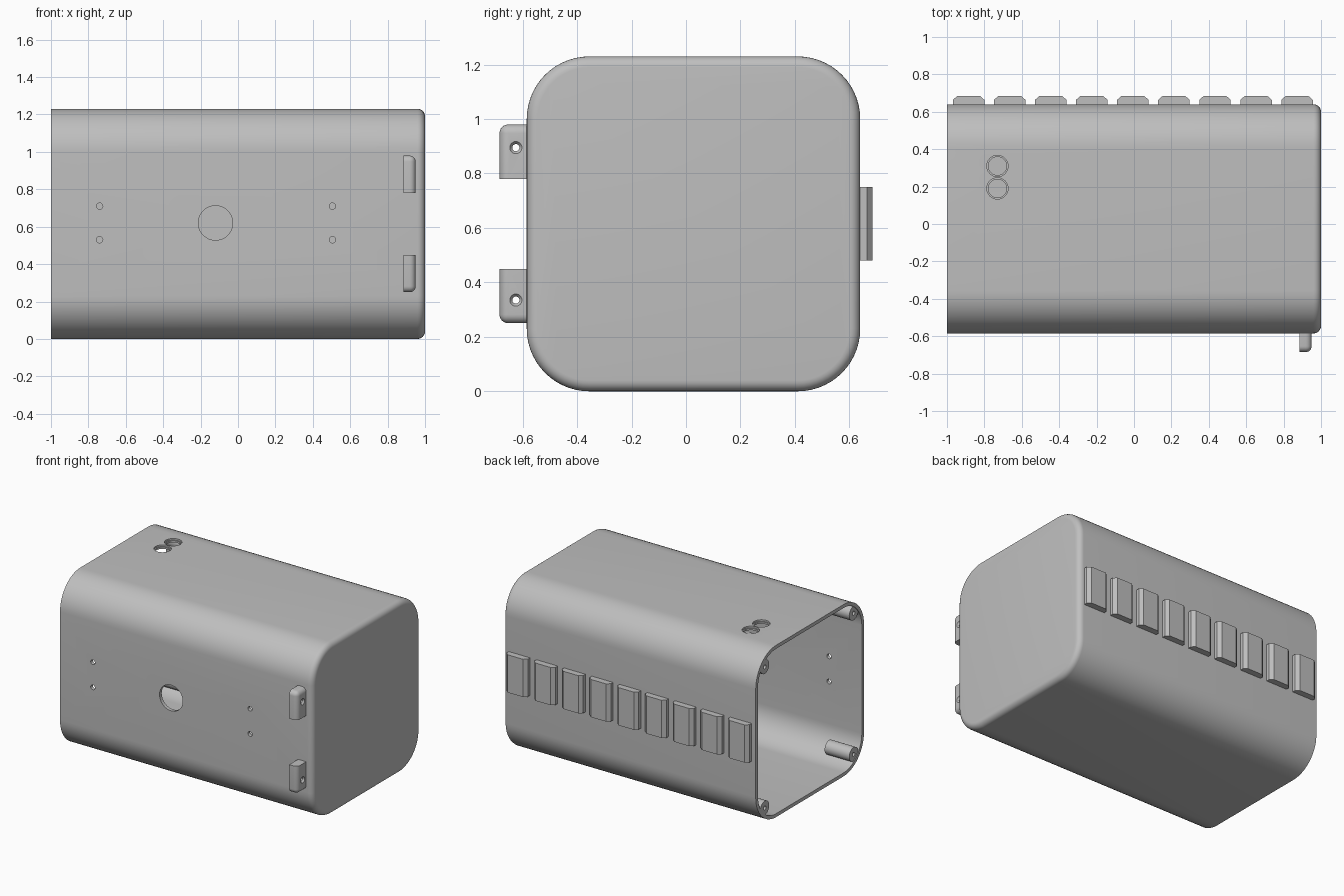
import bpy, bmesh
from math import sin, cos, pi, radians
from mathutils import Matrix, Vector

if "Cube" in bpy.data.objects:
    bpy.data.objects.remove(bpy.data.objects["Cube"])

GREY = (0.52, 0.52, 0.52, 1.0)
mat = bpy.data.materials.new("matte_grey")
mat.use_nodes = True
mat.diffuse_color = GREY
mat.node_tree.nodes["Principled BSDF"].inputs["Base Color"].default_value = GREY

HEIGHT, HALF, RADIUS, WALL, FILLET = 1.23, 0.6125, 0.23, 0.025, 0.04
MID_Y, MID_Z = 0.0275, HEIGHT / 2
BACK_Y, FRONT_Y = MID_Y + HALF, MID_Y - HALF


def make_object(name, bm):
    bmesh.ops.recalc_face_normals(bm, faces=bm.faces)
    mesh = bpy.data.meshes.new(name)
    bm.to_mesh(mesh)
    bm.free()
    mesh.materials.append(mat)
    obj = bpy.data.objects.new(name, mesh)
    bpy.context.collection.objects.link(obj)
    return obj


def smooth(obj):
    bpy.ops.object.select_all(action='DESELECT')
    obj.select_set(True)
    bpy.context.view_layer.objects.active = obj
    bpy.ops.object.shade_smooth_by_angle(angle=radians(30))


def rod(name, start, end, r1, r2=None, segments=32):
    """Round bar or cone between two points."""
    start, end = Vector(start), Vector(end)
    axis = end - start
    turn = Vector((0, 0, 1)).rotation_difference(axis).to_matrix().to_4x4()
    bm = bmesh.new()
    bmesh.ops.create_cone(bm, cap_ends=True, segments=segments, radius1=r1,
                          radius2=r1 if r2 is None else r2, depth=axis.length,
                          matrix=Matrix.Translation((start + end) / 2) @ turn)
    return make_object(name, bm)


def cut(obj, cutters):
    bpy.context.view_layer.objects.active = obj
    for cutter in cutters:
        cutter.hide_render = True
        mod = obj.modifiers.new("hole", 'BOOLEAN')
        mod.operation, mod.solver, mod.object = 'DIFFERENCE', 'EXACT', cutter
        bpy.ops.object.modifier_apply(modifier=mod.name)
        bpy.data.objects.remove(cutter)


# Housing: rounded square tube, closed and filleted at one end
def ring(bm, x, inset, steps=14):
    verts = []
    r, c = RADIUS - inset, HALF - RADIUS
    for corner, (sy, sz) in enumerate([(1, 1), (-1, 1), (-1, -1), (1, -1)]):
        for i in range(steps + 1):
            a = (corner + i / steps) * pi / 2
            verts.append(bm.verts.new((x, MID_Y + sy * c + r * cos(a),
                                       MID_Z + sz * (MID_Z - RADIUS) + r * sin(a))))
    return verts


bm = bmesh.new()
sections = [(1 - WALL, WALL), (-1, WALL), (-1, 0)]
for i in range(7):
    a = i / 6 * pi / 2
    sections.append((1 - FILLET + FILLET * sin(a), FILLET * (1 - cos(a))))
rings = [ring(bm, x, inset) for x, inset in sections]
for a, b in zip(rings, rings[1:]):
    for i in range(len(a)):
        j = (i + 1) % len(a)
        bm.faces.new((a[i], a[j], b[j], b[i]))
bm.faces.new(rings[0])
bm.faces.new(rings[-1])
housing = make_object("housing", bm)

# Holes through the front wall and the roof
holes = [rod("port_cutter", (-0.12, FRONT_Y - 0.1, 0.62), (-0.12, FRONT_Y + 0.1, 0.62), 0.092, segments=48)]
for x in (-0.74, 0.505):
    for z in (0.53, 0.71):
        holes.append(rod("screw_cutter", (x, FRONT_Y - 0.1, z), (x, FRONT_Y + 0.1, z), 0.017, segments=20))
for y in (0.19, 0.31):
    holes.append(rod("roof_cutter", (-0.73, y, HEIGHT - 0.1), (-0.73, y, HEIGHT + 0.1), 0.049))
    holes.append(rod("roof_rim_cutter", (-0.73, y, HEIGHT - 0.012), (-0.73, y, HEIGHT + 0.1), 0.057))
cut(housing, holes)
smooth(housing)

# Screw posts inside the four corners of the open end
for side, sy in (("front", -1), ("back", 1)):
    for level, sz in (("lower", -1), ("upper", 1)):
        y, z = MID_Y + sy * (HALF - 0.11), MID_Z + sz * (MID_Z - 0.11)
        post = rod(f"{side}_{level}_post", (-0.995, y, z), (-0.80, y, z), 0.05)
        cut(post, [rod("post_cutter", (-1.1, y, z), (-0.85, y, z), 0.014, segments=16)])
        smooth(post)

# Hinge lugs with countersunk holes, mirrored about mid height
for level, sz in (("lower", -1), ("upper", 1)):
    x0, x1, y0, y1 = 0.885, 0.95, -0.685, FRONT_Y + 0.01
    outer, inner = MID_Z + sz * 0.365, MID_Z + sz * 0.165
    bm = bmesh.new()
    size = Matrix.Diagonal((x1 - x0, y1 - y0, abs(outer - inner), 1))
    centre = Vector(((x0 + x1) / 2, (y0 + y1) / 2, (outer + inner) / 2))
    bmesh.ops.create_cube(bm, size=1, matrix=Matrix.Translation(centre) @ size)
    tip = min(bm.verts, key=lambda v: (v.co - Vector((x1, y0, outer))).length)
    bmesh.ops.bevel(bm, geom=list(tip.link_edges), offset=0.032, segments=6,
                    profile=0.5, affect='EDGES')
    lug = make_object(f"{level}_lug", bm)
    y, z = -0.625, MID_Z + sz * 0.28
    cut(lug, [rod("lug_cutter", (0.8, y, z), (1.1, y, z), 0.013, segments=24),
              rod("lug_sink_cutter", (0.938, y, z), (0.952, y, z), 0.013, 0.024, 24)])
    smooth(lug)

# Row of chamfered pads along the back
for n in range(9):
    x = -0.884 + n * 0.2195
    profile = [(-0.084, BACK_Y - 0.01), (-0.084, 0.664), (-0.06, 0.685),
               (0.06, 0.685), (0.084, 0.664), (0.084, BACK_Y - 0.01)]
    bm = bmesh.new()
    face = bm.faces.new([bm.verts.new((x + dx, y, 0.48)) for dx, y in profile])
    lift = bmesh.ops.extrude_face_region(bm, geom=[face])["geom"]
    bmesh.ops.translate(bm, vec=(0, 0, 0.27),
                        verts=[v for v in lift if isinstance(v, bmesh.types.BMVert)])
    make_object(f"back_pad_{n + 1}", bm)
